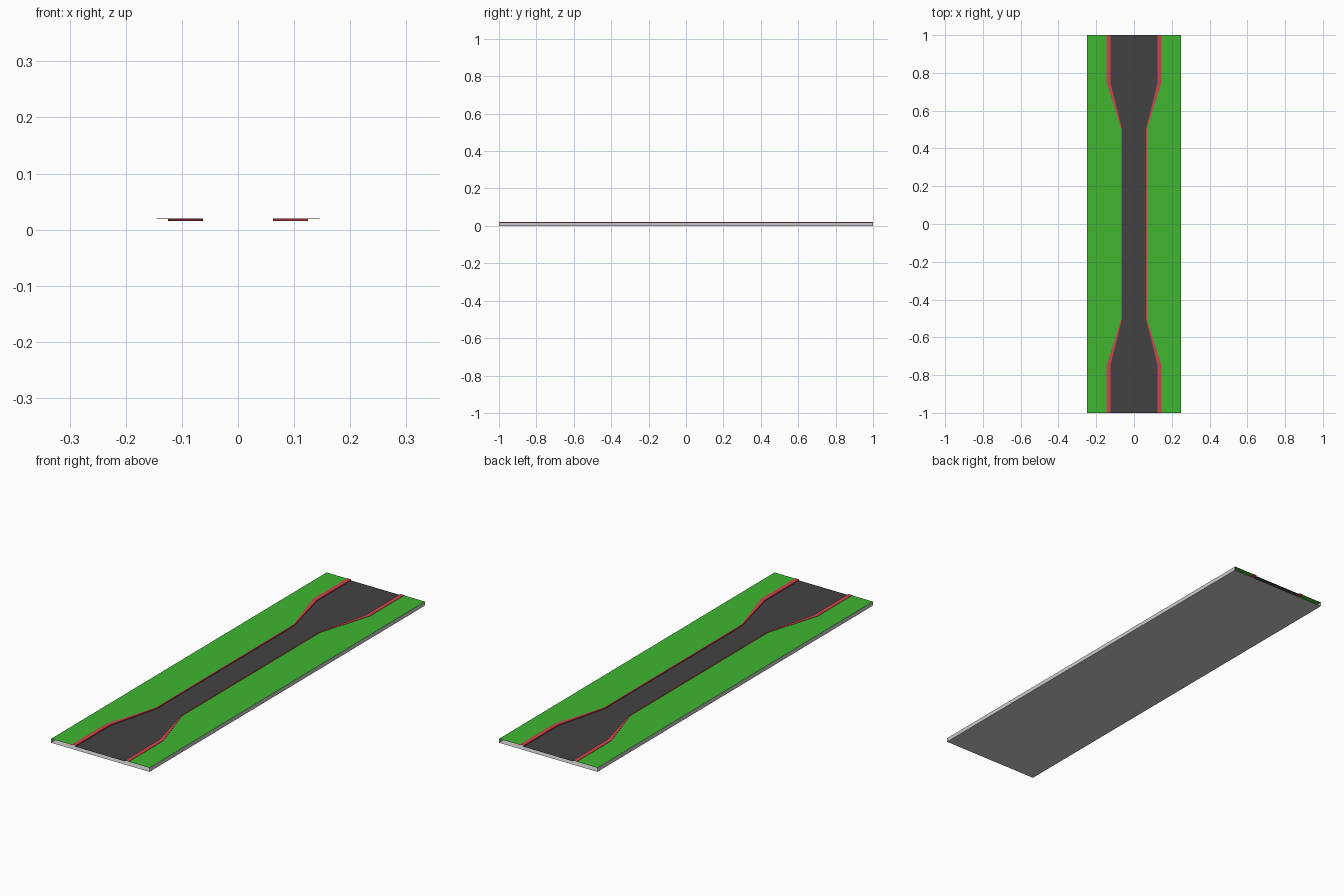
import bpy

if "Cube" in bpy.data.objects:
    bpy.data.objects.remove(bpy.data.objects["Cube"])

# Cross-section stations along y: (y, inner kerb x, outer kerb x)
STATIONS = [(-1, .125, .145), (-.75, .125, .145), (-.5, .0625, .0675),
            (.5, .0625, .0675), (.75, .125, .145), (1, .125, .145)]
HALF_W, ROAD_Z, GRASS_Z, KERB_Z = .25, .015, .0185, .02


def material(name, rgb):
    m = bpy.data.materials.new(name)
    m.diffuse_color = (*rgb, 1)
    m.use_nodes = True
    m.node_tree.nodes["Principled BSDF"].inputs["Base Color"].default_value = m.diffuse_color
    return m


def strip(name, profile, mat=None, stations=STATIONS):
    """Loft an open (x, z) profile, ordered clockwise seen from the front."""
    verts, faces = [], []
    for y, i, o in stations:
        verts += [(x, y, z) for x, z in profile(i, o)]
    n = len(verts) // len(stations)
    for s in range(len(stations) - 1):
        for k in range(n - 1):
            a = s * n + k
            faces.append((a, a + 1, a + 1 + n, a + n))
    me = bpy.data.meshes.new(name)
    me.from_pydata(verts, [], faces)
    if mat:
        me.materials.append(mat)
    ob = bpy.data.objects.new(name, me)
    bpy.context.collection.objects.link(ob)
    return ob


def pair(name, profile, mat):
    """Right-hand strip plus its mirrored left-hand copy."""
    strip(name + "_right", profile, mat)
    strip(name + "_left",
          lambda i, o: [(-x, z) for x, z in reversed(profile(i, o))], mat)


asphalt = material("asphalt", (.055, .055, .055))
green = material("grass", (.05, .47, .03))
red = material("kerb_red", (.6, .06, .08))

# Road surface
strip("road", lambda i, o: [(-i, ROAD_Z), (i, ROAD_Z)], asphalt)

# Raised kerbs: inner wall, flat top, low outer wall
pair("kerb", lambda i, o: [(i, ROAD_Z), (i, KERB_Z), (o, KERB_Z), (o, GRASS_Z)], red)

# Grass verges
pair("grass", lambda i, o: [(o, GRASS_Z), (HALF_W, GRASS_Z)], green)

# Open-ended base: side walls and underside
strip("base", lambda i, o: [(HALF_W, GRASS_Z), (HALF_W, 0), (-HALF_W, 0), (-HALF_W, GRASS_Z)],
      None, [STATIONS[0], STATIONS[-1]])
